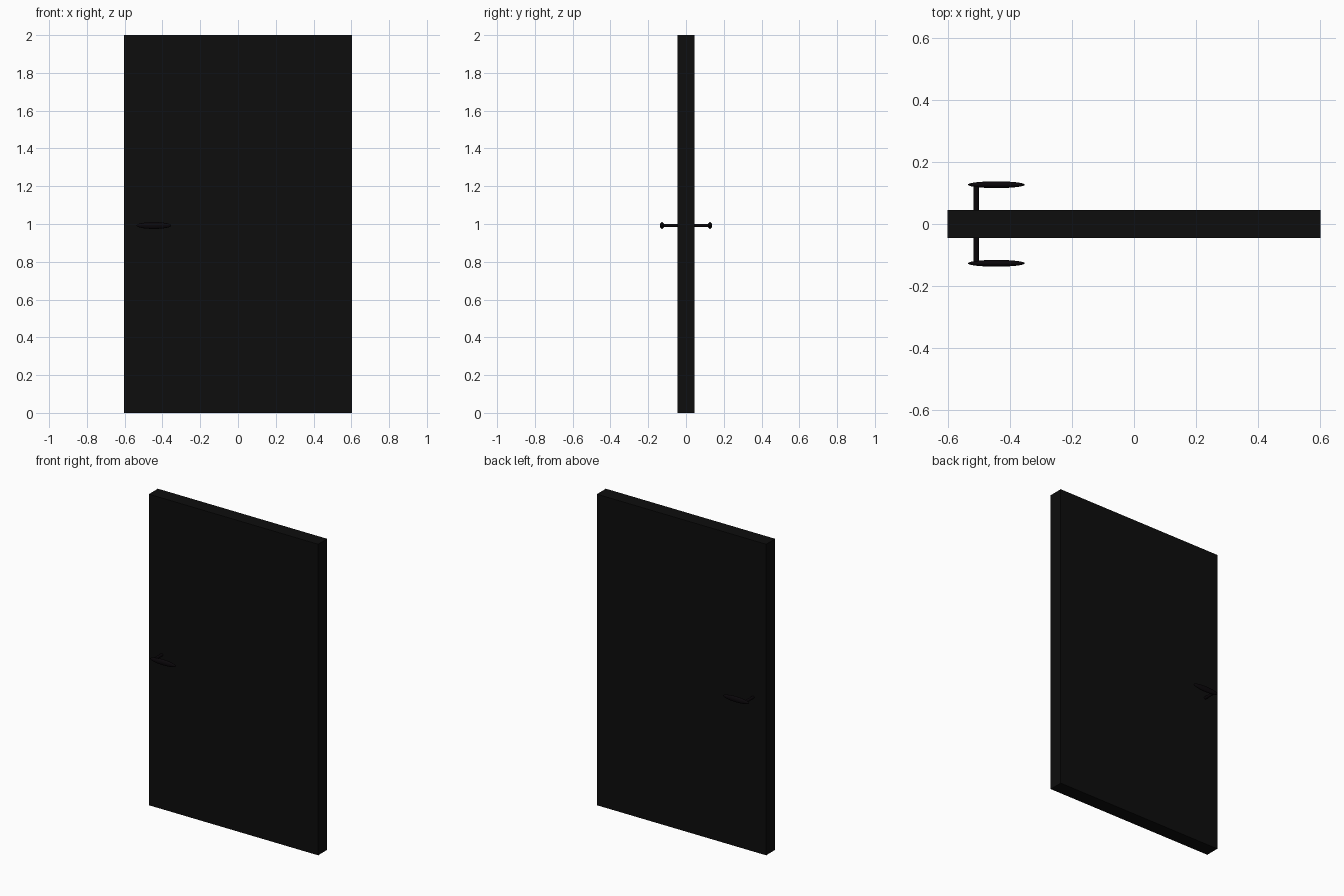
import bpy
import math

if "Cube" in bpy.data.objects:
    bpy.data.objects.remove(bpy.data.objects["Cube"])


def material(name, rgb):
    mat = bpy.data.materials.new(name)
    mat.diffuse_color = (*rgb, 1)
    mat.use_nodes = True
    mat.node_tree.nodes["Principled BSDF"].inputs["Base Color"].default_value = mat.diffuse_color
    return mat


black = material("black_paint", (0.004, 0.004, 0.004))
dark = material("dark_metal", (0.003, 0.002, 0.003))


def finish(name, mat, scale=(1, 1, 1), smooth=False):
    obj = bpy.context.object
    obj.name = name
    obj.scale = scale
    bpy.ops.object.transform_apply(location=False, rotation=False, scale=True)
    obj.data.materials.append(mat)
    if smooth:
        bpy.ops.object.shade_smooth_by_angle()
    return obj


# Door slab
bpy.ops.mesh.primitive_cube_add(size=1, location=(0, 0, 1))
finish("door_panel", black, (1.205, 0.092, 2.0))

# Spindle through the door and a flattened lever grip on each side
HANDLE_Z = 0.992
bpy.ops.mesh.primitive_cylinder_add(vertices=32, radius=0.009, depth=0.256,
                                    location=(-0.51, 0, HANDLE_Z),
                                    rotation=(math.pi / 2, 0, 0))
finish("handle_spindle", dark, smooth=True)

for side, label in ((-1, "front"), (1, "back")):
    bpy.ops.mesh.primitive_uv_sphere_add(segments=32, ring_count=16, radius=1,
                                         location=(-0.445, side * 0.127, HANDLE_Z))
    finish(label + "_handle_grip", dark, (0.092, 0.011, 0.018), smooth=True)
